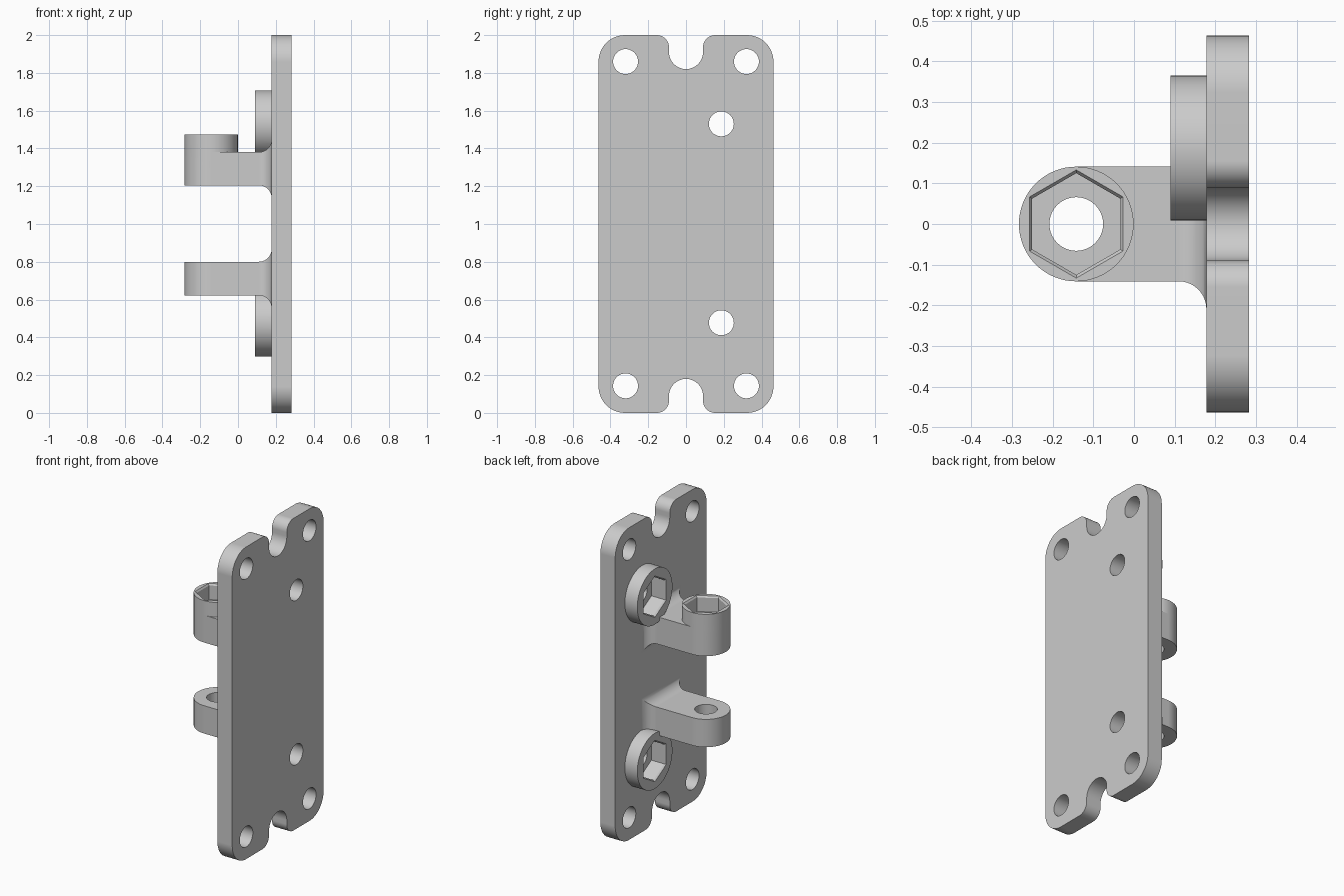
import bpy, bmesh
from math import sin, cos, pi, radians

if "Cube" in bpy.data.objects:
    bpy.data.objects.remove(bpy.data.objects["Cube"])

grey = bpy.data.materials.new("light grey")
grey.use_nodes = True
colour = (0.6, 0.6, 0.6, 1)
grey.diffuse_color = colour
grey.node_tree.nodes["Principled BSDF"].inputs["Base Color"].default_value = colour


def loft(name, rings):
    """Closed solid through a list of rings with equal point counts."""
    bm = bmesh.new()
    loops = [[bm.verts.new(p) for p in ring] for ring in rings]
    for a, b in zip(loops, loops[1:]):
        for i in range(len(a)):
            j = (i + 1) % len(a)
            bm.faces.new((a[i], a[j], b[j], b[i]))
    bm.faces.new(loops[0])
    bm.faces.new(loops[-1])
    bmesh.ops.remove_doubles(bm, verts=bm.verts, dist=1e-5)
    bmesh.ops.recalc_face_normals(bm, faces=bm.faces)
    mesh = bpy.data.meshes.new(name)
    bm.to_mesh(mesh)
    bm.free()
    mesh.materials.append(grey)
    obj = bpy.data.objects.new(name, mesh)
    bpy.context.collection.objects.link(obj)
    return obj


def arc(u, v, r, start, end, n=12):
    angles = [radians(start + (end - start) * i / n) for i in range(n + 1)]
    return [(u + r * cos(a), v + r * sin(a)) for a in angles]


def turned(name, axis, centre, steps, sides=64):
    """Prism about the x or z axis; steps are (position, radius)."""
    rings = []
    for pos, r in steps:
        pts = arc(*centre, r, 90, 450, sides)[:-1]
        rings.append([(pos, u, v) if axis == "x" else (u, v, pos) for u, v in pts])
    return loft(name, rings)


def combine(body, tool, operation):
    mod = body.modifiers.new(operation, "BOOLEAN")
    mod.operation, mod.solver, mod.object = operation, "EXACT", tool
    bpy.context.view_layer.objects.active = body
    bpy.ops.object.modifier_apply(modifier=mod.name)
    bpy.data.objects.remove(tool)


BACK, FACE = 0.283, 0.178      # plate outer and inner faces
BOSS = 0.09                    # face of the plate bosses
HOLE = 0.066
PIN_X, PIN_R = -0.142, 0.141   # hinge axis and arm end radius
FILLET = 0.068
BOSS_Y, BOSS_Z = 0.187, (0.477, 1.53)

# Plate outline: one quarter, mirrored, then turned half way round
quarter = arc(0, 0.91, 0.09, -90, 0) + arc(0.155, 0.935, 0.065, 180, 90) + arc(0.323, 0.86, 0.14, 90, 0)
half = quarter + [(y, -z) for y, z in reversed(quarter)]
outline = half[:-1] + [(-y, -z) for y, z in half[:-1]]
bracket = loft("hinge_bracket", [[(x, y, z + 1) for y, z in outline] for x in (FACE, BACK)])


# Arms: rounded end, straight run, flared root
def arm(low, high):
    sections = [(PIN_X - PIN_R * cos(a), PIN_R * sin(a), 0) for a in (i * pi / 32 for i in range(17))]
    for i in range(11):
        a = i * pi / 20
        grow = FILLET * (1 - cos(a))
        sections.append((FACE - FILLET + FILLET * sin(a), PIN_R + grow, grow))
    sections.append((FACE + 0.05,) + sections[-1][1:])
    return loft("arm", [[(x, -w, low - g), (x, w, low - g), (x, w, high + g), (x, -w, high + g)]
                        for x, w, g in sections])


combine(bracket, arm(0.622, 0.8), "UNION")
combine(bracket, arm(1.205, 1.38), "UNION")

# Raised nut bosses
pin_boss = turned("pin_boss", "z", (PIN_X, 0), [(1.205, PIN_R), (1.473, PIN_R)])
combine(bracket, pin_boss, "UNION")
for z in BOSS_Z:
    plate_boss = turned("plate_boss", "x", (BOSS_Y, z), [(BOSS, 0.178), (FACE + 0.04, 0.178)])
    combine(bracket, plate_boss, "UNION")


# Hexagonal pockets with a small chamfer at the mouth
def pocket(axis, centre, face, outward):
    steps = [(-0.1, 0.125), (-0.01, 0.125), (0, 0.133), (0.02, 0.133)]
    cutter = turned("pocket", axis, centre, [(face + outward * d, r) for d, r in steps], 6)
    combine(bracket, cutter, "DIFFERENCE")


pocket("z", (PIN_X, 0), 1.473, 1)
for z in BOSS_Z:
    pocket("x", (BOSS_Y, z), BOSS, -1)

# Round through holes
holes = [(y, z) for y in (-0.32, 0.32) for z in (0.143, 1.86)] + [(BOSS_Y, z) for z in BOSS_Z]
for spot in holes:
    combine(bracket, turned("screw_hole", "x", spot, [(0.05, HOLE), (0.35, HOLE)], 40), "DIFFERENCE")
combine(bracket, turned("pin_hole", "z", (PIN_X, 0), [(0.5, HOLE), (1.6, HOLE)], 40), "DIFFERENCE")

# Smooth curves, crisp edges
bpy.ops.object.select_all(action="DESELECT")
bracket.select_set(True)
bpy.context.view_layer.objects.active = bracket
bpy.ops.object.shade_smooth_by_angle(angle=radians(25))
weighted = bracket.modifiers.new("weighted_normals", "WEIGHTED_NORMAL")
weighted.keep_sharp = True
